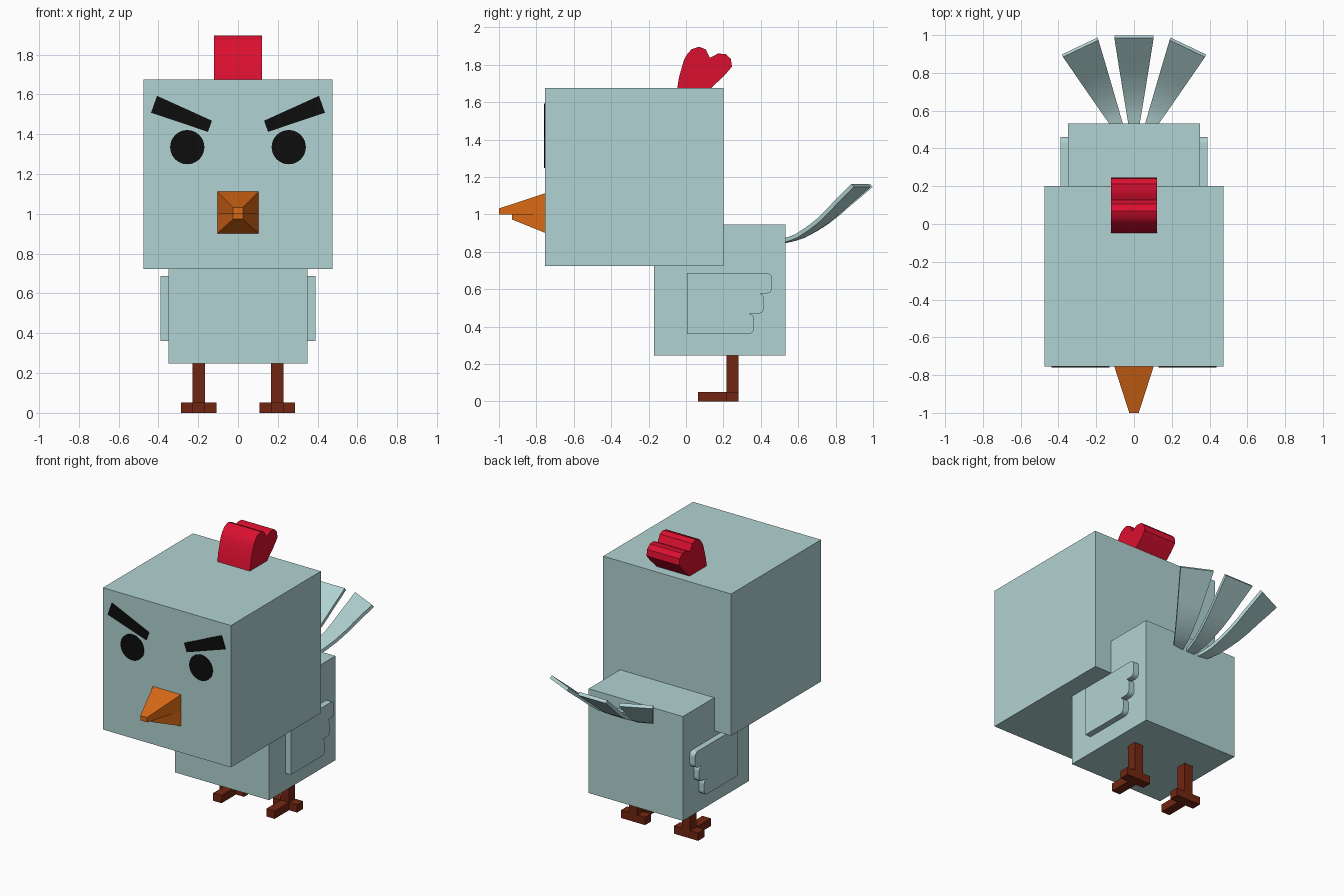
import bpy, bmesh, math
from mathutils import Vector, Matrix

if "Cube" in bpy.data.objects:
    bpy.data.objects.remove(bpy.data.objects["Cube"], do_unlink=True)


def material(name, rgb):
    m = bpy.data.materials.new(name)
    m.use_nodes = True
    m.diffuse_color = (*rgb, 1)
    m.node_tree.nodes["Principled BSDF"].inputs["Base Color"].default_value = (*rgb, 1)
    return m


pale_teal = material("pale_teal", (0.44, 0.65, 0.645))
red = material("red", (0.71, 0.005, 0.03))
orange = material("orange", (0.70, 0.14, 0.008))
brown = material("brown", (0.165, 0.019, 0.006))
black = material("black", (0.004, 0.004, 0.004))


def finish(name, bm, mat, smooth=False):
    bmesh.ops.recalc_face_normals(bm, faces=bm.faces)
    mesh = bpy.data.meshes.new(name)
    bm.to_mesh(mesh)
    bm.free()
    mesh.materials.append(mat)
    obj = bpy.data.objects.new(name, mesh)
    bpy.context.collection.objects.link(obj)
    if smooth:
        bpy.ops.object.select_all(action='DESELECT')
        obj.select_set(True)
        bpy.context.view_layer.objects.active = obj
        bpy.ops.object.shade_smooth_by_angle(angle=math.radians(35))
    return obj


def loft(name, start, end, mat, smooth=False):
    """Solid between two matching outlines."""
    bm = bmesh.new()
    a = [bm.verts.new(p) for p in start]
    b = [bm.verts.new(p) for p in end]
    bm.faces.new(a)
    bm.faces.new(b)
    for i in range(len(a)):
        j = (i + 1) % len(a)
        bm.faces.new((a[i], a[j], b[j], b[i]))
    return finish(name, bm, mat, smooth)


def rect(x0, x1, z0, z1, y):
    return [(x0, y, z0), (x1, y, z0), (x1, y, z1), (x0, y, z1)]


def box(name, x, y, z, mat):
    return loft(name, rect(*x, *z, y[0]), rect(*x, *z, y[1]), mat)


def side_prism(name, outline, x0, x1, mat, smooth=False):
    """Extrude a (y, z) outline along x."""
    return loft(name, [(x0, *p) for p in outline], [(x1, *p) for p in outline], mat, smooth)


def front_plate(name, outline, mat):
    """Thin plate on the face from an (x, z) outline."""
    return loft(name, [(x, FACE - 0.006, z) for x, z in outline],
                [(x, FACE + 0.002, z) for x, z in outline], mat)


FACE = -0.754
SIDES = (("left", 1), ("right", -1))

# Head and body blocks
box("head", (-0.475, 0.475), (FACE, 0.2), (0.724, 1.676), pale_teal)
box("body", (-0.35, 0.35), (-0.17, 0.533), (0.247, 0.947), pale_teal)

# Beak halves, tapering forward
loft("upper_beak", rect(-0.104, 0.104, 1.0, 1.113, FACE),
     rect(-0.025, 0.025, 1.0, 1.032, -1.0), orange)
loft("lower_beak", rect(-0.104, 0.104, 0.902, 1.0, FACE),
     rect(-0.025, 0.025, 0.973, 1.0, -0.93), orange)

# Comb with two rounded lobes
comb = [(-0.048, 1.67), (-0.037, 1.735), (-0.011, 1.826), (0.005, 1.855), (0.03, 1.884),
        (0.07, 1.897), (0.105, 1.883), (0.128, 1.838), (0.171, 1.86), (0.212, 1.858),
        (0.24, 1.832), (0.246, 1.79), (0.203, 1.74), (0.165, 1.705), (0.128, 1.67)]
side_prism("comb", comb, -0.121, 0.121, red, True)

# Wing outline: three stepped lobes with rounded corners
R = 0.03
wing = [(0.005, 0.361), (0.005, 0.687)]
for reach, top, bottom in ((0.461, 0.687, 0.578), (0.417, 0.578, 0.47), (0.364, 0.47, 0.361)):
    for centre_z, first in ((top - R, 90), (bottom + R, 0)):
        for k in range(5):
            a = math.radians(first - k * 22.5)
            if k == 0 and first == 90 and top < 0.68:
                a = math.radians(80)
            wing.append((reach - R + R * math.cos(a), centre_z + R * math.sin(a)))

brow = [(0.407, 1.593), (0.131, 1.468), (0.151, 1.412), (0.437, 1.508)]

for side, s in SIDES:
    side_prism(side + "_wing", wing, s * 0.34, s * 0.39, pale_teal)

    # Eye and slanted brow plates
    eye = [(s * 0.255 + 0.086 * math.cos(math.tau * i / 32),
            1.335 + 0.086 * math.sin(math.tau * i / 32)) for i in range(32)]
    front_plate(side + "_eye", eye, black)
    front_plate(side + "_brow", [(s * x, z) for x, z in brow], black)

    # Leg, sideways toes and front toe
    c = s * 0.197
    box(side + "_leg", (c - 0.031, c + 0.031), (0.216, 0.281), (0.05, 0.26), brown)
    box(side + "_side_toes", (c - 0.09, c + 0.09), (0.216, 0.281), (0, 0.052), brown)
    box(side + "_front_toe", (c - 0.031, c + 0.031), (0.063, 0.216), (0, 0.052), brown)


# Tail feathers: widening strips that curve upward
def feather(name, origin, angle):
    spine = [(-0.03, 0.84), (0.0, 0.847), (0.05, 0.858), (0.1, 0.874), (0.17, 0.912),
             (0.23, 0.95), (0.29, 0.997), (0.35, 1.05), (0.41, 1.1), (0.465, 1.147)]
    turn = Matrix.Translation(origin) @ Matrix.Rotation(math.radians(angle), 4, 'Z')
    bm = bmesh.new()
    rings = []
    for i, (d, z) in enumerate(spine):
        before, after = spine[max(i - 1, 0)], spine[min(i + 1, len(spine) - 1)]
        along = Vector((0, after[0] - before[0], after[1] - before[1])).normalized()
        up = Vector((0, -along.z, along.y)) * 0.022
        half = 0.03 + 0.074 * max(d, 0) / 0.465
        low = [Vector((-half, d, z)), Vector((half, d, z))]
        rings.append([bm.verts.new(turn @ p) for p in (low[0], low[1], low[1] + up, low[0] + up)])
    bm.faces.new(rings[0])
    bm.faces.new(rings[-1])
    for a, b in zip(rings, rings[1:]):
        for i in range(4):
            j = (i + 1) % 4
            bm.faces.new((a[i], a[j], b[j], b[i]))
    finish(name, bm, pale_teal, True)


feather("middle_tail_feather", (0, 0.533, 0), 0)
for side, s in SIDES:
    feather(side + "_tail_feather", (s * 0.088, 0.522, 0), -s * 25.5)
